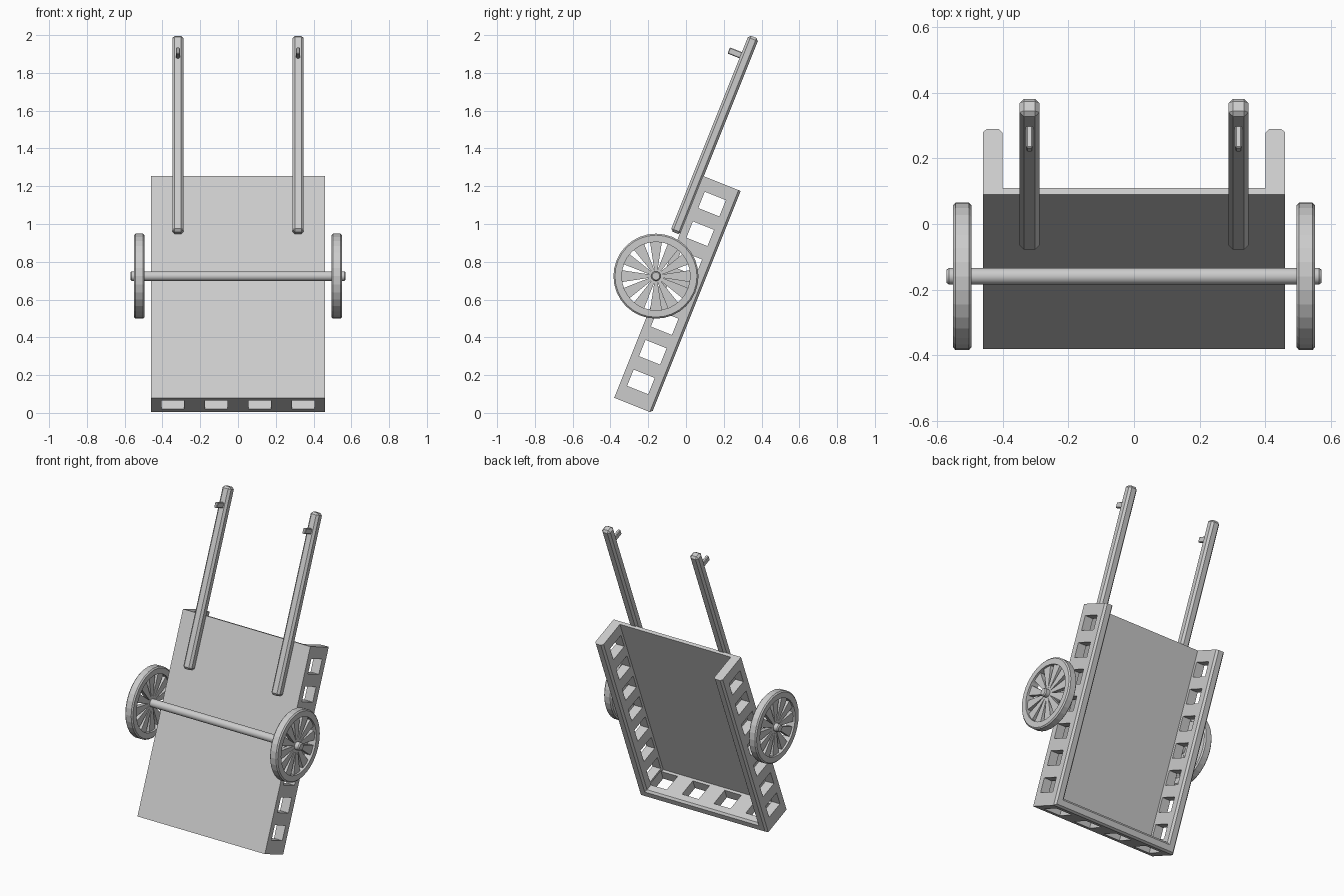
import bpy, bmesh, math
from mathutils import Matrix, Vector

if "Cube" in bpy.data.objects:
    bpy.data.objects.remove(bpy.data.objects["Cube"])

# Cart frame: x across, y along the bed, z out of the underside; whole cart leans back
TILT = Matrix.Translation((0, -0.38, 0.08)) @ Matrix.Rotation(math.radians(68.2), 4, 'X')
LENGTH, DEPTH, HALF, WALL = 1.265, 0.215, 0.46, 0.06
AXLE = Vector((0, 0.68, 0.034))


def finish(name, bm, matrix=TILT):
    bmesh.ops.recalc_face_normals(bm, faces=bm.faces)
    me = bpy.data.meshes.new(name)
    bm.to_mesh(me)
    bm.free()
    ob = bpy.data.objects.new(name, me)
    bpy.context.collection.objects.link(ob)
    ob.matrix_world = matrix
    return ob


def add_box(bm, lo, hi):
    lo, hi = Vector(lo), Vector(hi)
    m = Matrix.Translation((lo + hi) / 2) @ Matrix.Diagonal((*(hi - lo), 1))
    bmesh.ops.create_cube(bm, size=1, matrix=m)


def box(name, lo, hi, bevel=0):
    bm = bmesh.new()
    add_box(bm, lo, hi)
    if bevel:
        bmesh.ops.bevel(bm, geom=bm.edges[:], offset=bevel, segments=1, affect='EDGES')
    return finish(name, bm)


def prism(bm, pts, vec):
    face = bm.faces.new([bm.verts.new(p) for p in pts])
    ext = bmesh.ops.extrude_face_region(bm, geom=[face])
    bmesh.ops.translate(bm, vec=vec, verts=[g for g in ext['geom'] if isinstance(g, bmesh.types.BMVert)])


def lathe(name, profile, segments, closed, matrix):
    # profile of (radius, x) spun around the x axis
    bm = bmesh.new()
    vs = [bm.verts.new((x, 0, r)) for r, x in profile]
    n = len(vs)
    edges = [bm.edges.new((vs[i], vs[(i + 1) % n])) for i in range(n if closed else n - 1)]
    bmesh.ops.spin(bm, geom=vs + edges, cent=(0, 0, 0), axis=(1, 0, 0),
                   angle=2 * math.pi, steps=segments)
    bmesh.ops.remove_doubles(bm, verts=bm.verts, dist=1e-5)
    return finish(name, bm, matrix)


# Bed floor
box("bed_floor", (-HALF + 0.001, 0.001, -0.022), (HALF - 0.001, LENGTH, 0))

# U-shaped side wall with chamfered rim
bm = bmesh.new()
inner = HALF - WALL
outline = [(-HALF, LENGTH), (-HALF, 0), (HALF, 0), (HALF, LENGTH),
           (inner, LENGTH), (inner, WALL), (-inner, WALL), (-inner, LENGTH)]
prism(bm, [(x, y, 0) for x, y in outline], (0, 0, -DEPTH))
rim = [e for e in bm.edges if all(v.co.z < -0.1 for v in e.verts)
       and not all(v.co.y > LENGTH - 0.01 for v in e.verts)]
bmesh.ops.bevel(bm, geom=rim, offset=0.012, segments=1, affect='EDGES')
walls = finish("side_walls", bm)

# Window openings
bm = bmesh.new()
for i in range(7):
    y = 0.084 + i * 0.169
    for s in (-1, 1):
        add_box(bm, (s * 0.43 - 0.05, y, -0.16), (s * 0.43 + 0.05, y + 0.093, -0.04))
for i in range(4):
    x = (i - 1.5) * 0.23
    add_box(bm, (x - 0.06, -0.02, -0.16), (x + 0.06, 0.0705, -0.04))
cutter = finish("window_cutter", bm)
cutter.hide_render = True
cutter.hide_viewport = True
mod = walls.modifiers.new("windows", 'BOOLEAN')
mod.operation = 'DIFFERENCE'
mod.solver = 'EXACT'
mod.object = cutter

# Axle with chamfered ends
axle_m = TILT @ Matrix.Translation(AXLE)
axle = lathe("axle", [(0, -0.57), (0.02, -0.57), (0.0255, -0.563), (0.0255, 0.563),
                      (0.02, 0.57), (0, 0.57)], 20, False, axle_m)

for side, s in (("left", -1), ("right", 1)):
    # Shafts with pegs
    x = s * 0.318
    box(side + "_shaft", (x - 0.03, 0.931, -0.005), (x + 0.03, 2.048, 0.052), 0.013)
    box(side + "_shaft_peg", (x - 0.01, 1.915, 0.04), (x + 0.01, 1.95, 0.12), 0.004)

    # Wheel rim and flared spokes, upright about the axle
    wm = Matrix.Translation(TILT @ AXLE + Vector((s * 0.5225, 0, 0)))
    lathe(side + "_wheel_rim", [(0.181, -0.0275), (0.217, -0.0275), (0.225, -0.02),
                                (0.225, 0.02), (0.217, 0.0275), (0.181, 0.0275)], 32, True, wm)
    bm = bmesh.new()
    for k in range(12):
        r = Matrix.Rotation(k * math.tau / 12, 4, 'X')
        pts = [(-0.014, -0.006, 0.015), (-0.014, 0.006, 0.015),
               (-0.014, 0.032, 0.185), (-0.014, -0.032, 0.185)]
        prism(bm, [r @ Vector(p) for p in pts], (0.028, 0, 0))
    finish(side + "_wheel_spokes", bm, wm)

# Smooth round axle
bpy.context.view_layer.objects.active = axle
axle.select_set(True)
bpy.ops.object.shade_smooth_by_angle(angle=math.radians(30))
